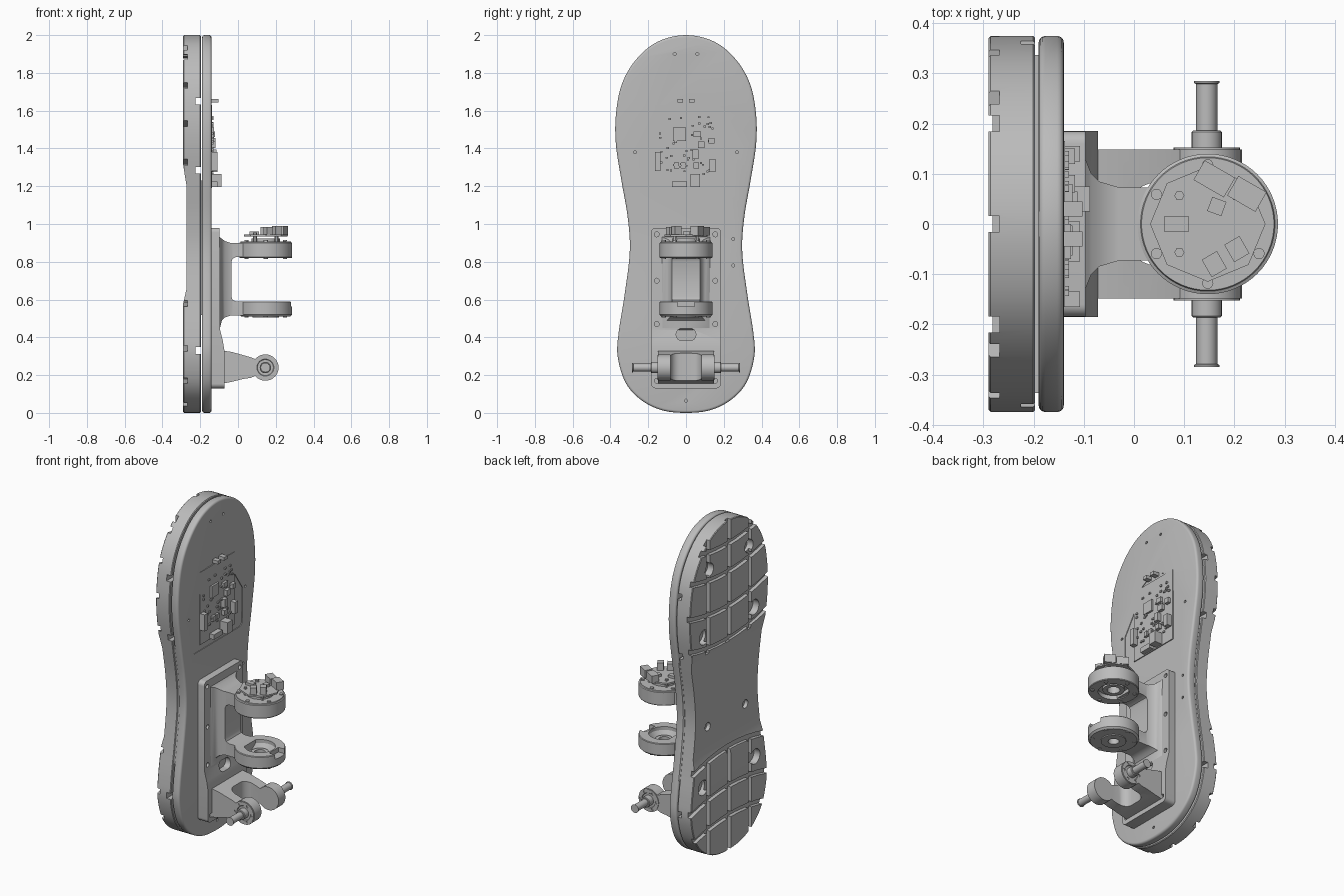
import bpy, bmesh, math, random
from mathutils import Vector, Matrix

if "Cube" in bpy.data.objects:
    bpy.data.objects.remove(bpy.data.objects["Cube"])
random.seed(4)

GREY = (0.5, 0.5, 0.5, 1)
grey = bpy.data.materials.new("plain_grey")
grey.use_nodes = True
grey.diffuse_color = GREY
grey.node_tree.nodes["Principled BSDF"].inputs["Base Color"].default_value = GREY


def finish(name, bm):
    bmesh.ops.recalc_face_normals(bm, faces=bm.faces)
    mesh = bpy.data.meshes.new(name)
    bm.to_mesh(mesh)
    bm.free()
    mesh.materials.append(grey)
    obj = bpy.data.objects.new(name, mesh)
    bpy.context.collection.objects.link(obj)
    return obj


def place(axis, u, v, w):
    """Profile coordinates u, v plus height w along the axis."""
    return {"x": (w, u, v), "y": (u, w, v), "z": (u, v, w)}[axis]


def prism(name, pts, axis, low, high):
    bm = bmesh.new()
    rings = [[bm.verts.new(place(axis, u, v, w)) for u, v in pts] for w in (low, high)]
    for ring in rings:
        bm.faces.new(ring)
    for i in range(len(pts)):
        bm.faces.new((rings[0][i - 1], rings[0][i], rings[1][i], rings[1][i - 1]))
    return finish(name, bm)


def lathe(name, axis, centre, profile, steps=48):
    """Closed (radius, height) profile turned around an axis through centre."""
    bm = bmesh.new()
    rings = []
    for r, h in profile:
        angles = [math.tau * i / steps for i in range(steps)] if r else [0]
        rings.append([bm.verts.new(place(axis, centre[0] + r * math.cos(a),
                                         centre[1] + r * math.sin(a), h)) for a in angles])
    for k, b in enumerate(rings):
        a = rings[k - 1]
        if len(a) == len(b) == 1:
            continue
        for i in range(steps):
            j = (i + 1) % steps
            quad = [a[i % len(a)], a[j % len(a)], b[j % len(b)], b[i % len(b)]]
            bm.faces.new(list(dict.fromkeys(quad)))
    return finish(name, bm)


def rod(name, axis, centre, radius, low, high, steps=32):
    return lathe(name, axis, centre, [(0, low), (radius, low), (radius, high), (0, high)], steps)


def box(name, x, y, z):
    return prism(name, [(x[0], y[0]), (x[1], y[0]), (x[1], y[1]), (x[0], y[1])], "z", *z)


def apply(obj, mod):
    with bpy.context.temp_override(object=obj, active_object=obj):
        bpy.ops.object.modifier_apply(modifier=mod.name)


def boolean(obj, tools, operation="DIFFERENCE"):
    for tool in tools:
        mod = obj.modifiers.new("cut", "BOOLEAN")
        mod.operation, mod.object, mod.solver = operation, tool, "EXACT"
        apply(obj, mod)
        bpy.data.objects.remove(tool)
    return obj


def bevel(obj, width, segments=3):
    mod = obj.modifiers.new("round", "BEVEL")
    mod.width, mod.segments, mod.angle_limit = width, segments, math.radians(50)
    apply(obj, mod)
    return obj


def mirrored(half):
    """Mirror a half outline over u = 0."""
    return half + [(-u, v) for u, v in reversed(half) if u]


def smooth_loop(pts, n=6):
    out = []
    for i in range(len(pts)):
        a, b, c, d = (Vector(pts[(i + k) % len(pts)]) for k in (-1, 0, 1, 2))
        for s in range(n):
            t = s / n
            out.append(tuple(0.5 * (2 * b + (c - a) * t + (2 * a - 5 * b + 4 * c - d) * t * t
                                    + (3 * b - a - 3 * c + d) * t ** 3)))
    return out


def rounded(cu, cv, hu, hv, r, n=6):
    pts = []
    for k, (su, sv) in enumerate([(1, 1), (-1, 1), (-1, -1), (1, -1)]):
        for i in range(n + 1):
            a = math.pi / 2 * (k + i / n)
            pts.append((cu + su * (hu - r) + r * math.cos(a), cv + sv * (hv - r) + r * math.sin(a)))
    return pts


# Sole: tread slab, core and upper plate
outline = smooth_loop(mirrored([
    (0, 0), (.13, .015), (.24, .07), (.32, .16), (.362, .3), (.356, .43), (.326, .62), (.298, .85),
    (.308, 1.03), (.342, 1.23), (.371, 1.42), (.371, 1.58), (.34, 1.74), (.265, 1.87),
    (.15, 1.965), (0, 2)]))
tread = bevel(prism("tread_sole", outline, "x", -.29, -.197), .004, 1)
cuts = [prism("arch_cut", [(-.3, .58), (-.3, 1.31), (-.29, 1.31), (-.272, 1.2), (-.272, .66),
                           (-.29, .58)], "y", -.5, .5)]
for y in (-.2, 0, .2):
    for z in ((-.1, .62), (1.26, 2.1)):
        cuts.append(box("long_groove", (-.31, -.268), (y - .016, y + .016), z))
for z, sag in ((1.91, -.05), (1.74, -.05), (1.53, -.05), (1.33, -.05), (.57, .05), (.34, .05), (.16, .05)):
    ys = [-.45 + .09 * i for i in range(11)]
    mid = [(y, z + sag * (1 - (y / .37) ** 2)) for y in ys]
    cuts.append(prism("cross_groove", [(y, v - .016) for y, v in mid]
                      + [(y, v + .016) for y, v in reversed(mid)], "x", -.31, -.268))
for y, z, r in ((.24, 1.38, .045), (.19, 1.77, .04), (.25, .47, .045), (.18, .81, .025)):
    for s in (-1, 1):
        cuts.append(rod("bolt_hole", "x", (s * y, z), r, -.31, -.25))
for z in (.33, 1.285, 1.65):
    cuts.append(box("side_slot", (-.225, -.19), (-.5, .5), (z - .018, z + .018)))
boolean(tread, cuts)
prism("sole_core", [(y * .985, z) for y, z in outline if .5 < z < 1.25], "x", -.2, -.185)
plate = bevel(prism("upper_plate", outline, "x", -.19, -.14), .013, 4)
pocket = mirrored([(.22, 1.155), (.24, 1.17), (.245, 1.38), (.165, 1.5), (.165, 1.6), (.05, 1.66), (0, 1.69)])
boolean(plate, [prism("pocket_cut", pocket, "x", -.144, -.13)]
        + [rod("plate_hole", "x", p, .008, -.16, -.13, 12) for p in
           [(0, .065), (-.06, 1.9), (.06, 1.9), (-.27, 1.38), (.27, 1.38), (.25, .92), (.25, .78)]])

# Control board lying in the plate
box("control_board", (-.144, -.138), (-.165, .165), (1.19, 1.63))
chips = [(-.035, 1.475, .07, .07, .012), (-.15, 1.33, .03, .1, .03), (.14, 1.31, .03, .07, .03),
         (-.035, 1.21, .08, .03, .03), (.05, 1.23, .05, .07, .05), (.06, 1.475, .04, .03, .015),
         (.08, 1.42, .035, .035, .02), (.05, 1.37, .03, .05, .025), (-.05, 1.31, .025, .03, .015),
         (-.015, 1.31, .025, .03, .015), (.135, 1.44, .03, .03, .02), (-.03, 1.652, .03, .02, .035),
         (.03, 1.652, .03, .02, .035), (.055, 1.31, .03, .03, .02)]
chips += [(random.uniform(-.15, .15), random.uniform(1.25, 1.58), .012, .01, .008) for _ in range(45)]
for y, z, w, d, h in chips:
    box("board_chip", (-.14, -.138 + h), (y - w / 2, y + w / 2), (z - d / 2, z + d / 2))

# Mounting base with slot and screw holes
base = prism("mount_base", [(-.145, .13), (-.072, .13), (-.072, .33), (-.08, .38), (-.095, .44),
                            (-.097, .98), (-.145, .98)], "y", -.2, .2)
boolean(base, [prism("base_shape", rounded(0, .555, .185, .425, .025), "x", -.2, 0)], "INTERSECT")
boolean(base, [prism("slot_cut", rounded(0, .415, .052, .032, .03), "x", -.12, 0)]
        + [rod("screw_hole", "x", (s * .155, z), .013, -.12, 0, 16) for s in (-1, 1) for z in (.17, .47, .7, .945)])

# C bracket: side profile trimmed by a waisted plan
side = [(-.11, .945), (-.09, .925), (-.07, .91), (-.04, .9), (.08, .9), (.08, .825), (-.01, .825),
        (-.028, .817), (-.035, .8), (-.035, .615), (-.028, .598), (-.01, .59), (.08, .59),
        (.08, .515), (-.04, .515), (-.07, .505), (-.085, .49), (-.095, .45), (-.11, .44)]
waist = [(-.11, .14), (-.095, .125), (-.085, .1), (-.07, .085), (-.03, .073), (.08, .073)]
bracket = prism("ankle_bracket", side, "y", -.2, .2)
boolean(bracket, [prism("plan_shape", waist + [(x, -y) for x, y in reversed(waist)], "z", .4, 1)], "INTERSECT")

# Joint housings at the bracket tips
HUB = (.147, 0)
lathe("upper_housing", "z", HUB, [(0, .908), (.132, .908), (.134, .903), (.14, .9), (.14, .824), (.137, .82),
      (.085, .82), (.085, .845), (.06, .845), (.06, .83), (.035, .83), (.035, .87), (0, .87)], 64)
lower = lathe("lower_housing", "z", HUB, [(.137, .59), (.14, .586), (.14, .52), (.13, .51), (.07, .51),
      (.07, .504), (.03, .504), (.03, .555), (.05, .555), (.05, .54), (.065, .54), (.085, .57), (.085, .59)], 64)
boolean(lower, [box("notch_cut", (.24, .32), (-.045, .045), (.562, .62))])
for i in range(6):
    a = math.tau * (i + .5) / 6
    p = (HUB[0] + .118 * math.cos(a), .118 * math.sin(a))
    rod("upper_screw", "z", p, .011, .815, .914, 16)
    rod("lower_screw", "z", p, .011, .506, .55, 16)

# Sensor board stack on the upper housing
lathe("sensor_ring", "z", HUB, [(.05, .9), (.075, .9), (.075, .922), (.05, .922)], 32)
rod("sensor_board", "z", HUB, .115, .935, .945, 8)
for i in range(4):
    a = math.tau * (i + .5) / 4
    rod("board_post", "z", (HUB[0] + .08 * math.cos(a), .08 * math.sin(a)), .01, .9, .955, 6)
for x, y, w, d, top, turn in ((.085, 0, .05, .03, .96, 0), (.16, .09, .07, .045, .985, -30),
                              (.225, .06, .065, .045, .99, -30), (.165, .035, .03, .03, .96, -20),
                              (.16, -.08, .035, .04, .985, 30), (.205, -.05, .035, .04, .99, 30)):
    chip = box("sensor_connector", (-w / 2, w / 2), (-d / 2, d / 2), (.94, top))
    chip.data.transform(Matrix.Translation((x, y, 0)) @ Matrix.Rotation(math.radians(turn), 4, "Z"))

# Fork with round cheeks
PIN = (.145, .24)
arc = [(PIN[0] + .07 * math.cos(a), PIN[1] + .07 * math.sin(a))
       for a in [math.radians(-140 + 14 * i) for i in range(21)]]
fork = prism("fork", [(-.08, .155), (-.03, .165), (.03, .18), (.065, .185)] + arc
             + [(.065, .295), (.03, .305), (-.03, .322), (-.08, .33)], "y", -.148, .148)
boolean(fork, [prism("fork_slot", rounded(.2, 0, .208, .082, .05), "z", .1, .4)])
for s in (-1, 1):
    cap = lathe("cheek_cap", "y", PIN, [(.0, s * .14), (.066, s * .14), (.066, s * .152), (.045, s * .152),
                (.042, s * .148), (0, s * .148)])
    boolean(cap, [rod("cap_hole", "y", (PIN[0] + .053 * math.cos(i * math.tau / 6),
                                       PIN[1] + .053 * math.sin(i * math.tau / 6)), .008,
                      min(s * .145, s * .16), max(s * .145, s * .16), 12) for i in range(6)])
    lathe("pivot_pin", "y", PIN, [(0, s * .14), (.03, s * .14), (.03, s * .183), (.027, s * .186), (.021, s * .186),
          (.021, s * .279), (.025, s * .281), (.025, s * .285), (0, s * .285)], 32)

# Smooth shading with sharp edges kept
for obj in bpy.context.scene.objects:
    obj.select_set(obj.type == "MESH")
bpy.context.view_layer.objects.active = fork
bpy.ops.object.shade_smooth_by_angle(angle=math.radians(30))
